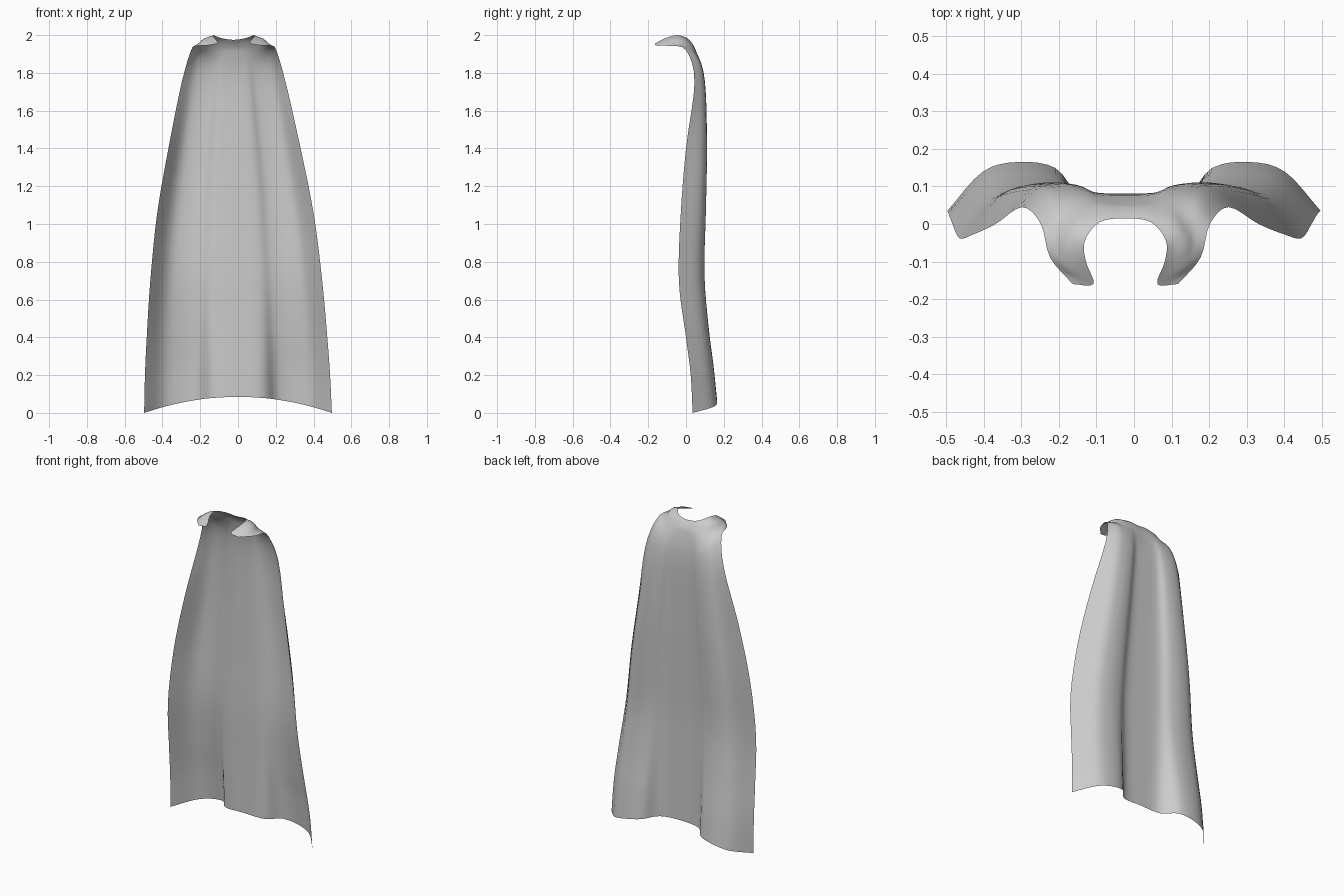
import bpy
import bmesh
from mathutils import Vector

cube = bpy.data.objects.get("Cube")
if cube:
    bpy.data.objects.remove(cube, do_unlink=True)

STEPS = 4        # smooth subdivisions between control points
LEAN = -0.023    # sideways shift of the collar

# Fraction of the half width, and how far the back fold bulges there
FRACTIONS = (0, 0.27, 0.42, 0.62, 0.81, 1)
BULGE = (0, 0.1, 0.85, 1)


def drape_row(z, half_width, edge_y, fold_y, centre_y):
    """Half a cross-section of the hanging cloth, from centre to front edge."""
    ys = [centre_y + (fold_y - centre_y) * b for b in BULGE]
    ys += [fold_y + (edge_y - fold_y) * 0.2, edge_y]
    arch = 0.085 * (1 - z / 1.75)
    return [Vector((f * half_width, y, z + arch * (1 - f * f)))
            for f, y in zip(FRACTIONS, ys)]


def smooth_path(points):
    """Sample a smooth curve through the control points."""
    pts = [points[0] * 2 - points[1], *points, points[-1] * 2 - points[-2]]
    out = []
    for a, b, c, d in zip(pts, pts[1:], pts[2:], pts[3:]):
        for i in range(STEPS):
            t = i / STEPS
            out.append(b + (c - a) * (t / 2)
                       + (a * 2 - b * 5 + c * 4 - d) * (t * t / 2)
                       + (b * 3 - a - c * 3 + d) * (t ** 3 / 2))
    return out + [points[-1]]


# Hanging cloth: height, half width, edge y, fold y, centre y
rows = [drape_row(*r) for r in (
    (0, 0.497, 0.035, 0.165, 0.06),
    (0.2, 0.49, 0.025, 0.145, 0.06),
    (0.4, 0.478, 0, 0.12, 0.06),
    (0.7, 0.455, -0.038, 0.096, 0.06),
    (1.05, 0.415, -0.028, 0.104, 0.07),
    (1.4, 0.35, 0, 0.11, 0.078),
    (1.75, 0.275, 0.045, 0.1, 0.08),
)]

# Shoulders curling forward, ending at the neckline and the two front tips
shoulders = (
    ((0, 0.055, 1.9), (0.06, 0.058, 1.9), (0.105, 0.06, 1.9),
     (0.15, 0.055, 1.9), (0.19, 0.038, 1.91), (0.225, 0, 1.92)),
    ((0, 0.038, 1.945), (0.07, 0.03, 1.958), (0.135, 0, 1.973),
     (0.165, -0.045, 1.975), (0.178, -0.09, 1.962), (0.2, -0.09, 1.942)),
    ((0, 0.015, 1.975), (0.068, 0.005, 1.985), (0.108, -0.045, 2),
     (0.105, -0.1, 1.987), (0.085, -0.16, 1.958), (0.14, -0.16, 1.945)),
)
rows += [[Vector(p) for p in row] for row in shoulders]

# Refine down each column, mirror each row, then refine across
columns = [smooth_path(col) for col in zip(*rows)]
flip = Vector((-1, 1, 1))
bm = bmesh.new()
grid = []
for half in zip(*columns):
    full = [p * flip for p in reversed(half[1:])] + list(half)
    line = smooth_path(full)
    grid.append([bm.verts.new((p.x + LEAN * min(1, p.z / 1.75), p.y, max(p.z, 0)))
                 for p in line])

for low, high in zip(grid, grid[1:]):
    for i in range(len(low) - 1):
        bm.faces.new((low[i], high[i], high[i + 1], low[i + 1]))

mesh = bpy.data.meshes.new("cape")
bm.to_mesh(mesh)
bm.free()
mesh.shade_smooth()
cape = bpy.data.objects.new("cape", mesh)
bpy.context.collection.objects.link(cape)

# Plain grey cloth
cloth = bpy.data.materials.new("grey_cloth")
cloth.use_nodes = True
grey = (0.6, 0.6, 0.6, 1)
cloth.diffuse_color = grey
cloth.node_tree.nodes["Principled BSDF"].inputs["Base Color"].default_value = grey
mesh.materials.append(cloth)
